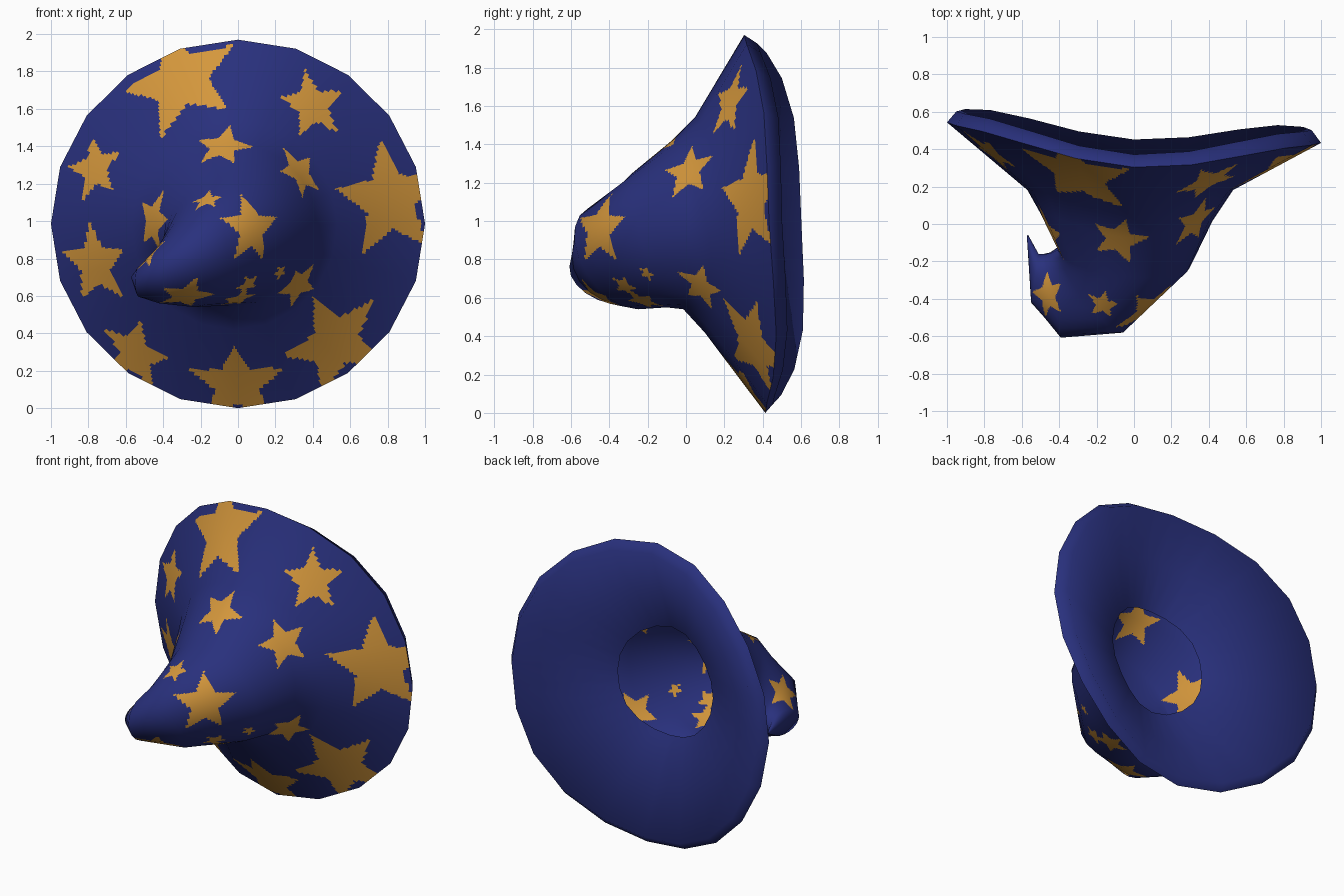
import bpy
import math
from mathutils import Vector
from mathutils.bvhtree import BVHTree

if "Cube" in bpy.data.objects:
    bpy.data.objects.remove(bpy.data.objects["Cube"], do_unlink=True)

SIDES = 20


def make_material(name, colour):
    mat = bpy.data.materials.new(name)
    mat.use_nodes = True
    mat.diffuse_color = colour
    mat.node_tree.nodes["Principled BSDF"].inputs["Base Color"].default_value = colour
    return mat


blue = make_material("deep_blue_cloth", (0.022, 0.030, 0.205, 1))
gold = make_material("gold_star", (0.66, 0.31, 0.045, 1))


def ring(centre, u, v, saddle=0.0):
    """Elliptical cross-section; saddle pushes the sides back and top and bottom forward."""
    points = []
    for i in range(SIDES):
        t = math.tau * i / SIDES
        p = Vector(centre) + Vector((u[0], u[1], 0)) * math.cos(t) + Vector((0, v[0], v[1])) * math.sin(t)
        p.y += saddle * (math.cos(2 * t) - math.cos(4 * t) / 3)
        points.append(p)
    return points


def grid_faces(rows, cols):
    return [(r * cols + c, r * cols + (c + 1) % cols,
             (r + 1) * cols + (c + 1) % cols, (r + 1) * cols + c)
            for r in range(rows - 1) for c in range(cols)]


def loft(name, rings, n):
    """Join rings with flat-sided panels split n times, shaded smoothly across panels."""
    coarse = bpy.data.meshes.new(name + "_coarse")
    flat = [p for r in rings for p in r]
    faces = grid_faces(len(rings), SIDES)
    coarse.from_pydata(flat, [], faces)
    coarse.update()
    normals = [v.normal.copy() for v in coarse.vertices]
    tree = BVHTree.FromPolygons(flat, faces)
    bpy.data.meshes.remove(coarse)

    def blend(values, row, col):
        r = min(row // n, len(rings) - 2)
        c, fr, fc = col // n, row / n - r, (col % n) / n
        a, b = r * SIDES + c, r * SIDES + (c + 1) % SIDES
        return (values[a].lerp(values[b], fc)).lerp(values[a + SIDES].lerp(values[b + SIDES], fc), fr)

    rows, cols = (len(rings) - 1) * n + 1, SIDES * n
    cells = [(r, c) for r in range(rows) for c in range(cols)]
    mesh = bpy.data.meshes.new(name)
    mesh.from_pydata([blend(flat, r, c) for r, c in cells], [], grid_faces(rows, cols))
    mesh.materials.append(blue)
    mesh.materials.append(gold)
    mesh.update()
    mesh.polygons.foreach_set("use_smooth", [True] * len(mesh.polygons))
    mesh.normals_split_custom_set_from_vertices([blend(normals, r, c).normalized() for r, c in cells])
    obj = bpy.data.objects.new(name, mesh)
    bpy.context.collection.objects.link(obj)
    return obj, tree


# Outer shell: flared brim, cone, then a point bent sideways and back
rim = ring((0, .445, .985), (1, -.055), (-.055, .985), .065)
shell_rings = [
    rim,
    ring((-.02, .145, .98), (.55, 0), (-.025, .56), .055),
    ring((-.04, .01, .98), (.46, -.02), (-.03, .44), .04),
    ring((-.05, -.19, .9), (.35, -.04), (-.09, .35)),
    ring((-.23, -.35, .81), (.18, -.21), (-.1, .27)),
    ring((-.42, -.38, .715), (.03, -.22), (-.06, .155)),
    ring((-.53, -.29, .675), (-.02, -.13), (0, .08)),
    ring((-.57, -.06, .7), (-.003, -.003), (0, .003)),
]
shell, shell_tree = loft("hat_shell", shell_rings, 24)

# Thin brim edge and the open funnel inside
back_edge = ring((0, .505, .985), (.95, -.05), (-.04, .94), .07)
throat = ring((0, .2, .985), (.355, 0), (-.01, .36), .03)
loft("brim_edge_and_funnel", [throat, back_edge, rim], 2)

# Stars: side they are placed from, two coordinates, radius, angle of one tip
X, Y, Z = Vector((1, 0, 0)), Vector((0, 1, 0)), Vector((0, 0, 1))
SIDES_OF_HAT = {"front": (X, Z, Y), "top": (X, Y, -Z), "under": (X, Y, Z)}
STARS = [
    ("front", -.31, 1.75, .34, 46), ("front", .4, 1.62, .2, 95),
    ("front", -.08, 1.4, .16, 90), ("front", .33, 1.26, .16, 107),
    ("front", -.765, 1.28, .18, 104), ("front", .81, 1.11, .33, 97),
    ("front", -.765, .77, .23, 92), ("front", -.455, 1.0, .18, 75),
    ("front", -.165, 1.115, .09, 90), ("front", .07, .96, .2, 90),
    ("front", .225, .727, .05, 60), ("front", .32, .66, .14, 60),
    ("front", .05, .66, .08, 60), ("front", -.28, .6, .16, 80),
    ("front", .52, .35, .31, 52), ("front", -.01, .12, .27, 84),
    ("front", -.55, .29, .22, 65), ("top", -.46, -.38, .13, 100),
    ("under", 0, -.22, .11, 90),
]


def in_star(x, y, radius, tip):
    """True inside a five-pointed star, tested in one folded tenth of it."""
    step = math.tau / 5
    a = (math.atan2(y, x) - math.radians(tip)) % step
    a = min(a, step - a)
    d, q = math.hypot(x, y), radius * .46
    ex, ey = q * math.cos(step / 2) - radius, q * math.sin(step / 2)
    return ex * d * math.sin(a) - ey * (d * math.cos(a) - radius) > 0


centres = [(p, p.center.copy(), p.normal.copy()) for p in shell.data.polygons]
for side, a, b, radius, tip in STARS:
    across, up, look = SIDES_OF_HAT[side]
    hit, normal, _, _ = shell_tree.ray_cast(across * a + up * b - look * 3, look)
    if hit is None:
        continue
    if normal.dot(look) > 0:
        normal = -normal
    right = up.cross(normal).normalized()
    upward = normal.cross(right)
    for poly, centre, facing in centres:
        d = centre - hit
        if d.length < radius * 1.2 and facing.dot(normal) > .1:
            if in_star(d.dot(right), d.dot(upward), radius, tip):
                poly.material_index = 1
